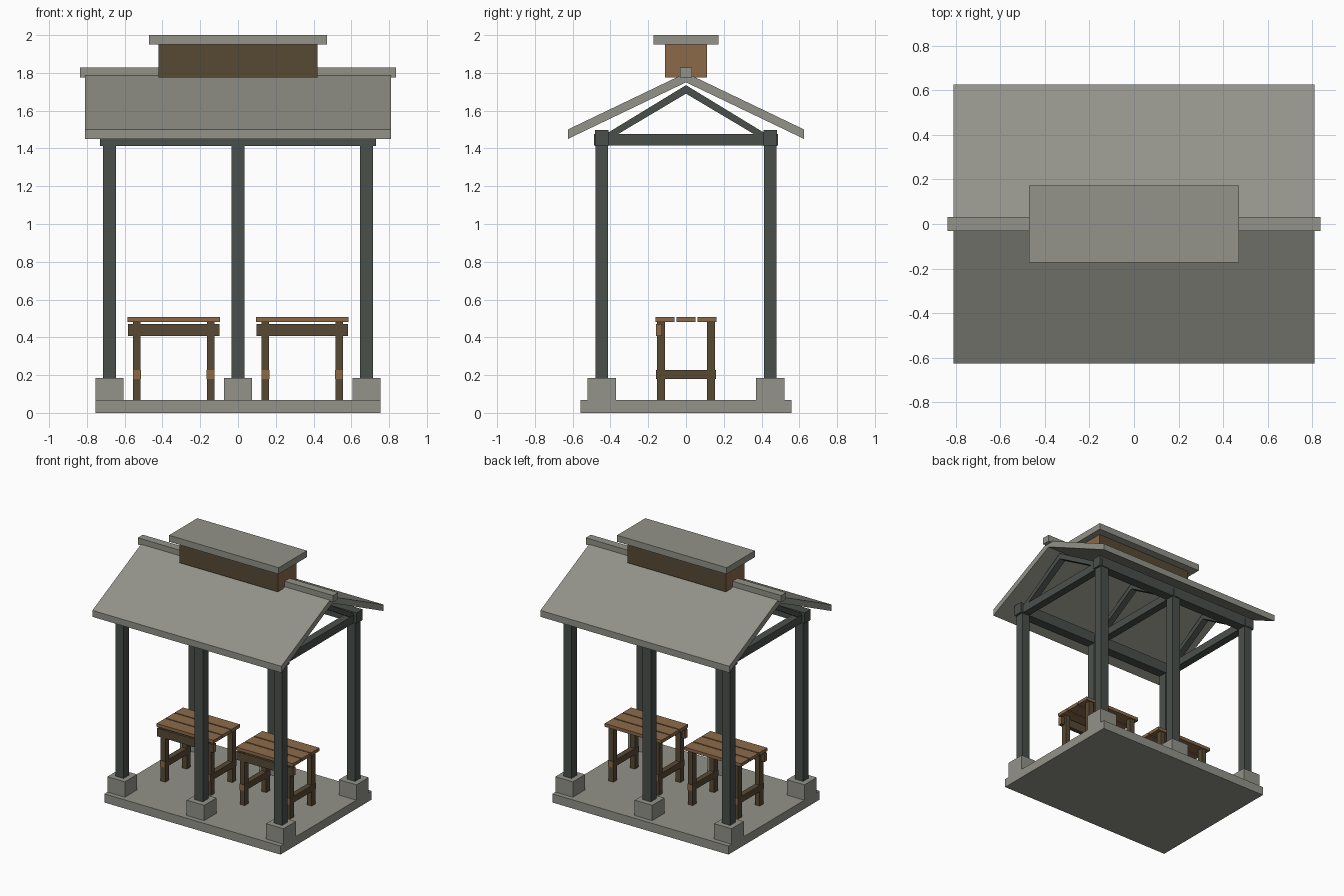
import bpy

if "Cube" in bpy.data.objects:
    bpy.data.objects.remove(bpy.data.objects["Cube"])


def material(name, hex_rgb):
    def linear(v):
        v /= 255
        return v / 12.92 if v <= 0.04045 else ((v + 0.055) / 1.055) ** 2.4
    m = bpy.data.materials.new(name)
    m.diffuse_color = tuple(linear((hex_rgb >> s) & 255) for s in (16, 8, 0)) + (1,)
    m.use_nodes = True
    m.node_tree.nodes["Principled BSDF"].inputs["Base Color"].default_value = m.diffuse_color
    return m


STONE = material("grey stone", 0x93938A)
STEEL = material("dark green grey timber", 0x4A504B)
BARK = material("dark brown wood", 0x574934)
PLANK = material("light brown wood", 0x8B6A4A)


def mesh_object(name, verts, faces, mat):
    me = bpy.data.meshes.new(name)
    me.from_pydata(verts, [], faces)
    me.materials.append(mat)
    ob = bpy.data.objects.new(name, me)
    bpy.context.collection.objects.link(ob)
    return ob


def prism(name, x0, x1, profile, mat):
    """Extrude a counter-clockwise (y, z) profile along x."""
    n = len(profile)
    verts = [(x, y, z) for x in (x0, x1) for y, z in profile]
    faces = [tuple(reversed(range(n))), tuple(range(n, 2 * n))]
    faces += [(i, (i + 1) % n, n + (i + 1) % n, n + i) for i in range(n)]
    return mesh_object(name, verts, faces, mat)


def box(name, xs, ys, zs, mat, end_axis=None):
    """Box from ranges; faces across end_axis get the light end-grain colour."""
    (y0, y1), (z0, z1) = ys, zs
    ob = prism(name, *xs, [(y0, z0), (y1, z0), (y1, z1), (y0, z1)], mat)
    if end_axis is not None:
        ob.data.materials.append(PLANK)
        for p in ob.data.polygons:
            p.material_index = int(abs(p.normal[end_axis]) > 0.9)
    return ob


def around(c, h):
    return (c - h, c + h)


# Floor slab
box("floor_slab", around(0, 0.755), around(0, 0.558), (0, 0.067), STONE)

# Footings, posts and eave beams
for y in (-0.446, 0.446):
    for x in (-0.68, 0, 0.68):
        box("footing", around(x, 0.075), around(y, 0.075), (0.067, 0.186), STONE)
        box("post", around(x, 0.035), around(y, 0.034), (0.186, 1.45), STEEL)
    box("eave_beam", around(0, 0.73), around(y, 0.037), (1.414, 1.497), STEEL)

# Roof trusses
for x in (-0.68, 0, 0.68):
    box("tie_beam", around(x, 0.03), around(0, 0.487), (1.416, 1.476), STEEL)
    prism("truss_rafters", x - 0.025, x + 0.025,
          [(0.37, 1.47), (0.435, 1.47), (0, 1.735), (-0.435, 1.47),
           (-0.37, 1.47), (0, 1.69)], STEEL)

# Pitched roof and ridge cap
prism("roof", -0.81, 0.81,
      [(0.626, 1.45), (0.626, 1.5), (0, 1.8), (-0.626, 1.5),
       (-0.626, 1.45), (0, 1.75)], STONE)
box("ridge_cap", around(0, 0.837), around(0, 0.031), (1.776, 1.828), STONE)

# Raised roof vent
box("vent_box", around(0, 0.421), around(0, 0.112), (1.776, 1.95), BARK, 0)
box("vent_lid", around(0, 0.47), around(0, 0.173), (1.95, 2.0), STONE)

# Two slatted tables
for cx in (-0.34, 0.34):
    for y in (-0.111, 0, 0.111):
        box("table_slat", around(cx, 0.244), around(y, 0.051), (0.482, 0.507), PLANK)
    for x in (cx - 0.195, cx + 0.195):
        for y in (-0.132, 0.132):
            box("table_leg", around(x, 0.02), around(y, 0.022), (0.067, 0.482), BARK)
        box("table_stretcher", around(x, 0.021), around(0, 0.158), (0.18, 0.228), BARK, 1)
    box("table_apron", around(cx, 0.242), (-0.16, -0.127), (0.408, 0.471), BARK, 0)
